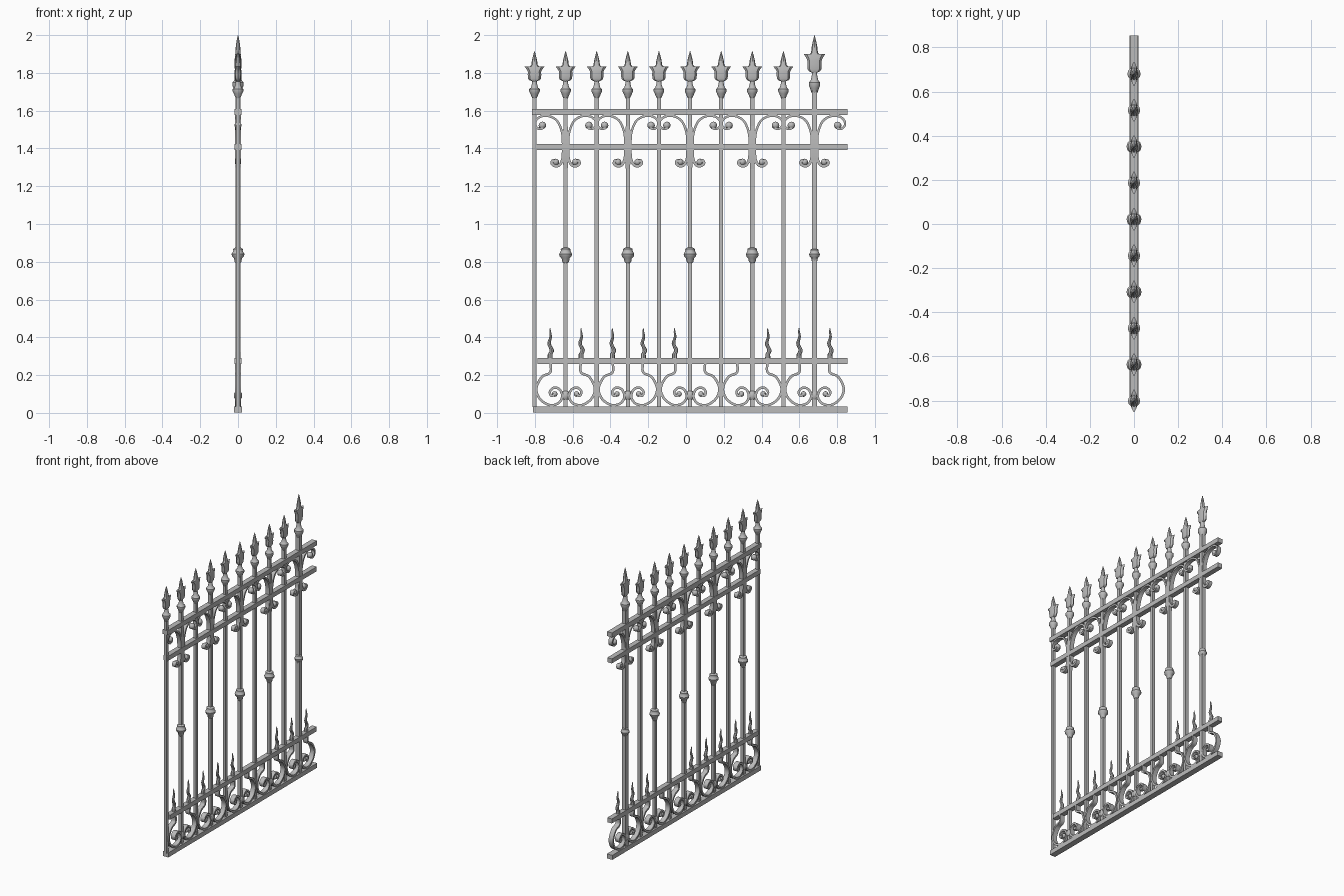
import bpy, bmesh, math
from mathutils import Vector

cube = bpy.data.objects.get("Cube")
if cube:
    bpy.data.objects.remove(cube)

iron = bpy.data.materials.new("grey iron")
iron.use_nodes = True
iron.diffuse_color = (0.5, 0.5, 0.5, 1)
iron.node_tree.nodes["Principled BSDF"].inputs["Base Color"].default_value = (0.5, 0.5, 0.5, 1)


def finish(bm, name):
    bmesh.ops.recalc_face_normals(bm, faces=bm.faces)
    mesh = bpy.data.meshes.new(name)
    bm.to_mesh(mesh)
    bm.free()
    mesh.materials.append(iron)
    obj = bpy.data.objects.new(name, mesh)
    bpy.context.collection.objects.link(obj)
    bpy.ops.object.select_all(action='DESELECT')
    obj.select_set(True)
    bpy.context.view_layer.objects.active = obj
    bpy.ops.object.shade_smooth_by_angle(angle=math.radians(35))


def skin(bm, rings):
    """Join rings of points into a closed tube."""
    loops = [[bm.verts.new(p) for p in ring] for ring in rings]
    n = len(loops[0])
    for a, b in zip(loops, loops[1:]):
        for i in range(n):
            j = (i + 1) % n
            bm.faces.new((a[i], a[j], b[j], b[i]))
    bm.faces.new(loops[0][::-1])
    bm.faces.new(loops[-1])


def stack(bm, y, rows, sides=12):
    """Rows of (z, half width, half depth, y shift)."""
    rings = []
    for z, w, d, shift in rows:
        angles = [2 * math.pi * i / sides for i in range(sides)]
        rings.append([(d * math.sin(a), y + shift + w * math.cos(a), z) for a in angles])
    skin(bm, rings)


def lathe(bm, y, profile, sides=12):
    stack(bm, y, [(z, r, r, 0) for z, r in profile], sides)


def square_bar(bm, y, profile):
    """Square section following rows of (z, half width)."""
    corners = ((-1, -1), (1, -1), (1, 1), (-1, 1))
    skin(bm, [[(r * a, y + r * b, z) for a, b in corners] for z, r in profile])


def smooth_path(points, steps=6):
    """Catmull-Rom samples through the control points."""
    p = [Vector(q) for q in points]
    p = [2 * p[0] - p[1]] + p + [2 * p[-1] - p[-2]]
    out = []
    for a, b, c, d in zip(p, p[1:], p[2:], p[3:]):
        for s in range(steps):
            t = s / steps
            out.append(0.5 * (2 * b + (c - a) * t + (2 * a - 5 * b + 4 * c - d) * t * t
                              + (3 * b - a - 3 * c + d) * t ** 3))
    return out + [p[-2]]


def scroll(bm, y, side, points, thick, depth, bead):
    """Flat iron band following a path, ending in a bead."""
    path = smooth_path(points)
    rings = []
    for i, p in enumerate(path):
        t = (path[min(i + 1, len(path) - 1)] - path[max(i - 1, 0)]).normalized()
        n = Vector((-t.y, t.x)) * thick / 2
        rings.append([(x, y + side * (p + s * n).x, (p + s * n).y)
                      for x, s in ((-depth, -1), (depth, -1), (depth, 1), (-depth, 1))])
    skin(bm, rings)
    ball = bmesh.ops.create_uvsphere(bm, u_segments=10, v_segments=6, radius=bead)
    end = path[-1]
    bmesh.ops.translate(bm, verts=ball["verts"], vec=(0, y + side * end.x, end.y))


# Bar positions; every second bar carries ornaments
BARS = [-0.802 + 0.1647 * i for i in range(10)]
ORNATE = BARS[1::2]
LAST = BARS[-1]

# Horizontal rails
for name, y0, y1, z, half in (("base_rail", -0.81, 0.855, 0.018, 0.021),
                              ("lower_rail", -0.785, 0.855, 0.275, 0.018),
                              ("middle_rail", -0.81, 0.855, 1.408, 0.018),
                              ("top_rail", -0.815, 0.855, 1.592, 0.019)):
    bm = bmesh.new()
    bmesh.ops.create_cube(bm, size=1)
    bmesh.ops.scale(bm, verts=bm.verts, vec=(2 * half, y1 - y0, 0.032))
    bmesh.ops.translate(bm, verts=bm.verts, vec=(0, (y0 + y1) / 2, z))
    finish(bm, name)

# Vertical square bars with knob and leaf-shaped spear head
KNOB = [(1.665, 0.011), (1.675, 0.016), (1.69, 0.022), (1.702, 0.028), (1.714, 0.028),
        (1.722, 0.019), (1.74, 0.014), (1.757, 0.012)]
HEAD = [(1.755, 0.012, 0.012), (1.762, 0.028, 0.015), (1.77, 0.034, 0.017),
        (1.79, 0.036, 0.018), (1.806, 0.035, 0.018), (1.818, 0.041, 0.017),
        (1.834, 0.053, 0.013), (1.831, 0.027, 0.015), (1.842, 0.017, 0.014),
        (1.865, 0.014, 0.012), (1.89, 0.008, 0.008), (1.915, 0.001, 0.001)]
for i, y in enumerate(BARS):
    large = y == LAST

    def lift(z):
        return 2.0 + (z - 1.915) * 1.25 if large else z

    bm = bmesh.new()
    r = 0.0145 if large else 0.0108
    square_bar(bm, y, [(0.03, r), (lift(1.68), r)])
    finish(bm, f"bar_{i + 1}")
    bm = bmesh.new()
    lathe(bm, y, [(lift(z), k * (1.08 if large else 1)) for z, k in KNOB])
    finish(bm, f"knob_{i + 1}")
    bm = bmesh.new()
    stack(bm, y, [(lift(z), w * (1.06 if large else 1), d, 0) for z, w, d in HEAD], 8)
    finish(bm, f"spear_head_{i + 1}")

# Collars at mid height and thickened sleeves behind the middle rail
COLLAR = [(0.793, 0.012), (0.801, 0.018), (0.818, 0.021), (0.828, 0.031), (0.841, 0.034),
          (0.852, 0.028), (0.86, 0.025), (0.868, 0.026), (0.876, 0.012)]
for i, y in enumerate(ORNATE):
    k = 0.85 if y == LAST else 1
    bm = bmesh.new()
    lathe(bm, y, [(0.836 + (z - 0.836) * k, max(r * k, 0.012)) for z, r in COLLAR])
    finish(bm, f"collar_{i + 1}")
    bm = bmesh.new()
    square_bar(bm, y, [(1.29, 0.0108), (1.33, 0.014), (1.36, 0.017), (1.47, 0.016), (1.52, 0.0108)])
    finish(bm, f"sleeve_{i + 1}")

# Scrollwork, mirrored about each ornate bar
ARCH = [(0.014, 1.41), (0.018, 1.48), (0.043, 1.543), (0.085, 1.57), (0.128, 1.57),
        (0.156, 1.55), (0.161, 1.523), (0.142, 1.504), (0.12, 1.508), (0.123, 1.522)]
HOOK = [(0.012, 1.40), (0.016, 1.345), (0.032, 1.313), (0.055, 1.307), (0.073, 1.32),
        (0.067, 1.336), (0.052, 1.328)]
LYRE = [(0.08, 0.27), (0.081, 0.215), (0.126, 0.19), (0.155, 0.13), (0.137, 0.075),
        (0.088, 0.042), (0.04, 0.05), (0.018, 0.085), (0.03, 0.122), (0.06, 0.134),
        (0.083, 0.113), (0.075, 0.09), (0.058, 0.1)]
for i, y in enumerate(ORNATE):
    for label, points, thick, depth, bead in (("arch_scroll", ARCH, 0.012, 0.015, 0.02),
                                              ("hook_scroll", HOOK, 0.015, 0.014, 0.018),
                                              ("base_scroll", LYRE, 0.013, 0.017, 0.015)):
        bm = bmesh.new()
        for side in (-1, 1):
            scroll(bm, y, side, points, thick, depth, bead)
        finish(bm, f"{label}_{i + 1}")
    # Small clasp joining the two base scrolls
    bm = bmesh.new()
    lathe(bm, y, [(0.07, 0.014), (0.08, 0.021), (0.105, 0.021), (0.115, 0.014)], 10)
    finish(bm, f"clasp_{i + 1}")

# Wavy flame spikes on the lower rail; two are missing
for i, y in enumerate(ORNATE):
    for side in (-1, 1):
        if (i, side) in ((2, 1), (3, -1)):
            continue
        rows = [(0.28, 0.014, 0.014, 0), (0.305, 0.013, 0.013, 0)]
        for k in range(13):
            t = k / 12
            w = 0.001 + 0.0115 * (1 - t) ** 0.6
            rows.append((0.312 + 0.138 * t, w, w, 0.01 * math.sin(t * 11) * (1 - t)))
        bm = bmesh.new()
        stack(bm, y + side * 0.082, rows, 8)
        finish(bm, f"flame_spike_{i + 1}_{'left' if side < 0 else 'right'}")
